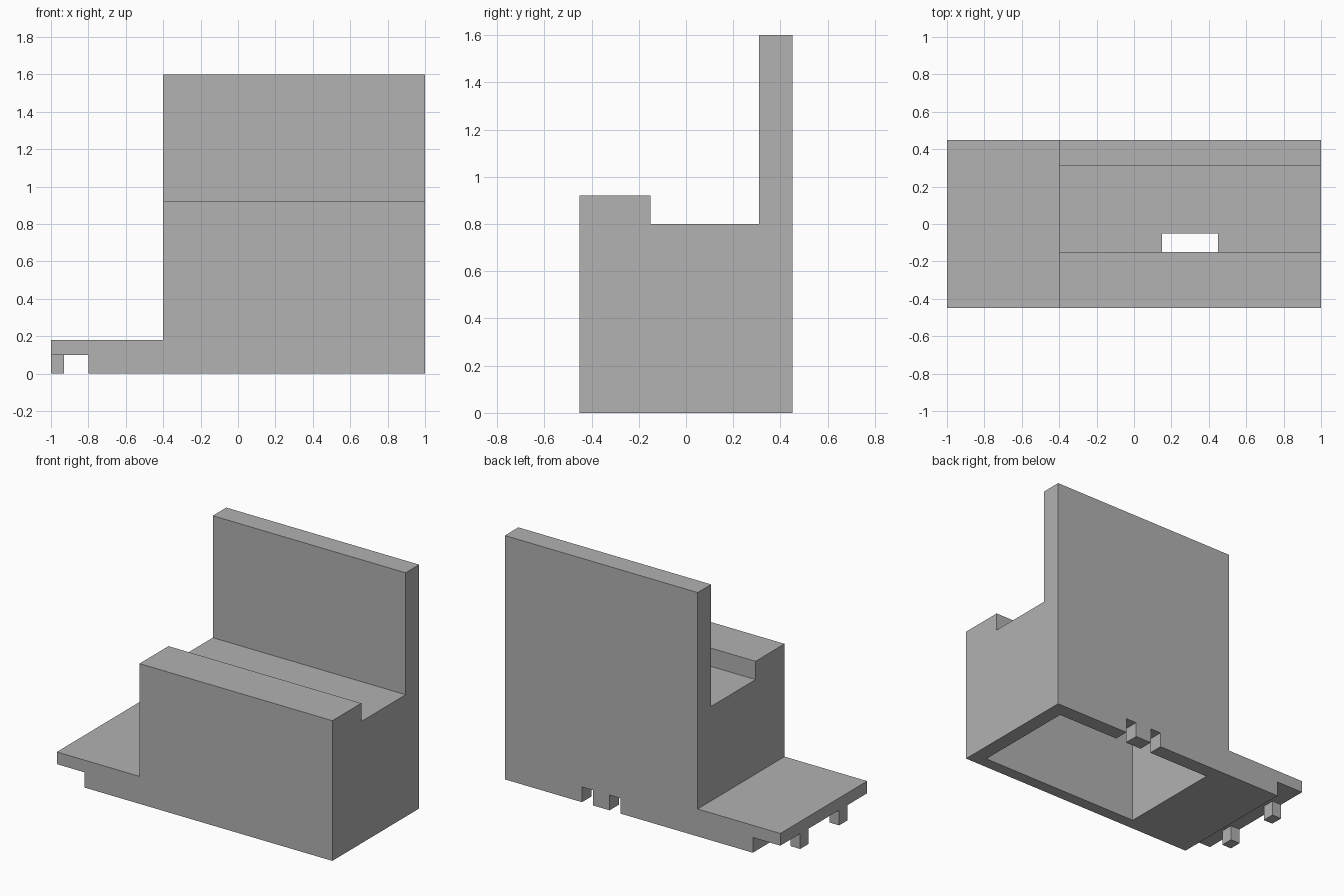
import bpy
import bmesh
from mathutils import Vector

cube = bpy.data.objects.get("Cube")
if cube:
    bpy.data.objects.remove(cube, do_unlink=True)

grey = bpy.data.materials.new("plain grey")
grey.use_nodes = True
colour = (0.445, 0.445, 0.445, 1)
grey.diffuse_color = colour
grey.node_tree.nodes["Principled BSDF"].inputs["Base Color"].default_value = colour


def prism(name, points, along):
    """Extrude a closed outline by a vector."""
    bm = bmesh.new()
    face = bm.faces.new([bm.verts.new(p) for p in points])
    grown = bmesh.ops.extrude_face_region(bm, geom=[face])["geom"]
    moved = [g for g in grown if isinstance(g, bmesh.types.BMVert)]
    bmesh.ops.translate(bm, verts=moved, vec=Vector(along))
    bmesh.ops.recalc_face_normals(bm, faces=bm.faces)
    mesh = bpy.data.meshes.new(name)
    bm.to_mesh(mesh)
    bm.free()
    mesh.materials.append(grey)
    obj = bpy.data.objects.new(name, mesh)
    bpy.context.collection.objects.link(obj)
    return obj


def box(name, x, y, z):
    outline = [(x[0], y[0], z[0]), (x[1], y[0], z[0]), (x[1], y[1], z[0]), (x[0], y[1], z[0])]
    return prism(name, outline, (0, 0, z[1] - z[0]))


def combine(target, tool, operation):
    """Apply a boolean and discard the tool."""
    tool.hide_render = True
    mod = target.modifiers.new("boolean", "BOOLEAN")
    mod.operation = operation
    mod.solver = "EXACT"
    mod.object = tool
    bpy.context.view_layer.objects.active = target
    bpy.ops.object.modifier_apply(modifier=mod.name)
    bpy.data.objects.remove(tool, do_unlink=True)


# Main housing: front lip, recessed channel and tall back panel
side = [(-0.45, 0), (0.45, 0), (0.45, 1.6), (0.31, 1.6),
        (0.31, 0.8), (-0.15, 0.8), (-0.15, 0.92), (-0.45, 0.92)]
housing = prism("housing", [(-0.4, y, z) for y, z in side], (1.4, 0, 0))

# Low shelf at the end, overhanging its base
step = [(-0.4, 0), (-0.4, 0.18), (-1, 0.18), (-1, 0.1), (-0.8, 0.1), (-0.8, 0)]
shelf = prism("shelf", [(x, -0.45, z) for x, z in step], (0, 0.9, 0))
combine(housing, shelf, "UNION")

# Hollow underside, and the slot from the channel down into it
combine(housing, box("cavity", (-0.3, 0.9), (-0.37, 0.35), (-0.1, 0.7)), "DIFFERENCE")
combine(housing, box("slot", (0.15, 0.45), (-0.15, -0.05), (0.6, 0.85)), "DIFFERENCE")

# Two cable notches through the back wall, leaving a tab between them
for left in (0.16, 0.36):
    combine(housing, box("notch", (left, left + 0.08), (0.3, 0.5), (-0.1, 0.1)), "DIFFERENCE")

# Two pegs under the outer edge of the shelf
for label, y in (("front", -0.245), ("back", 0.16)):
    box(label + "_peg", (-1, -0.93), (y, y + 0.085), (0, 0.1))
